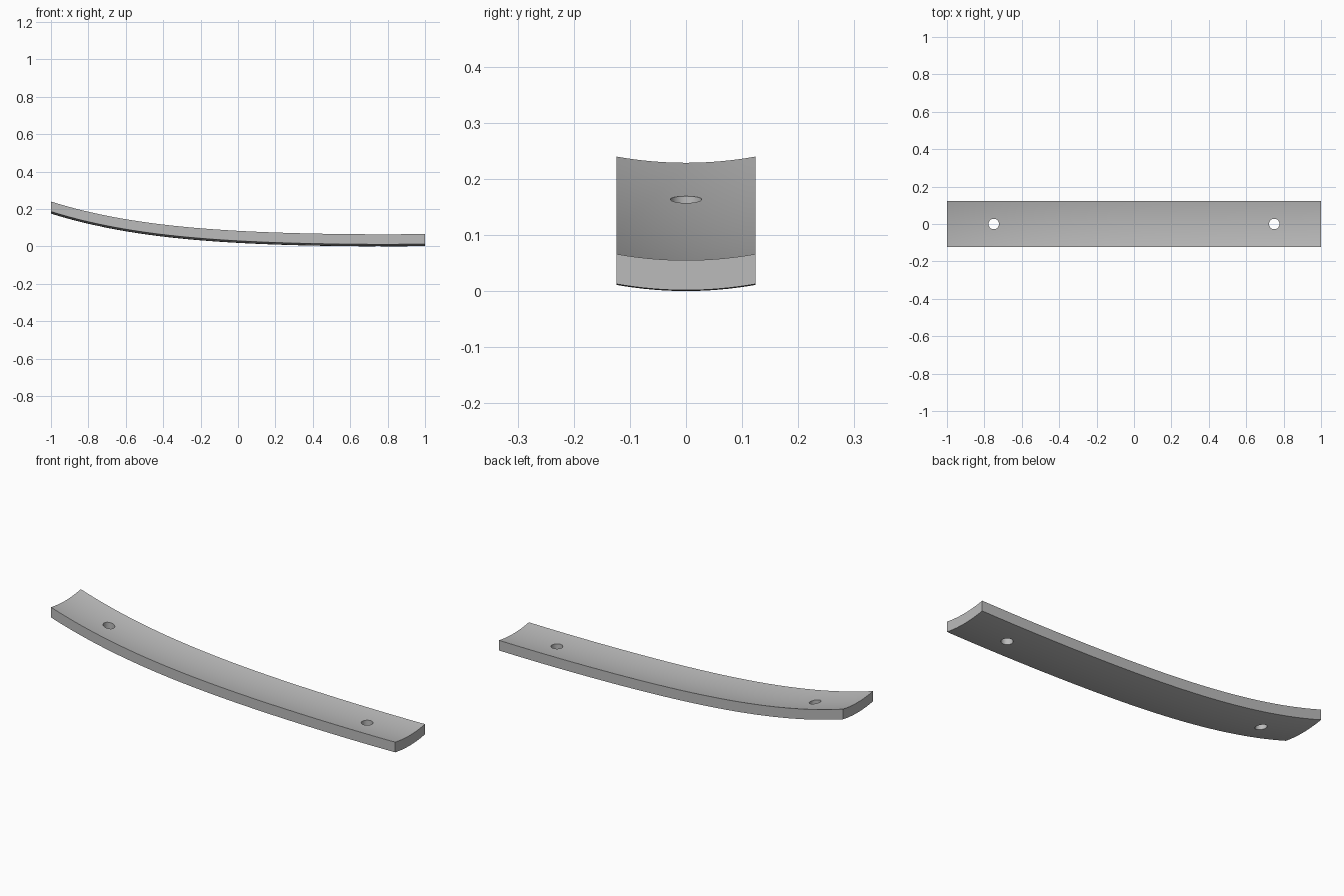
import bpy
import bmesh
import math

cube = bpy.data.objects.get("Cube")
if cube:
    bpy.data.objects.remove(cube, do_unlink=True)

HALF_WIDTH, THICKNESS, SAG = 0.124, 0.0534, 0.011
LENGTH_STEPS, WIDTH_STEPS = 64, 16
HOLE_RADIUS, HOLE_X = 0.028, 0.75

grey = bpy.data.materials.new("plain_grey")
grey.use_nodes = True
grey.diffuse_color = (0.5, 0.5, 0.5, 1)
grey.node_tree.nodes["Principled BSDF"].inputs["Base Color"].default_value = (0.5, 0.5, 0.5, 1)


def top_height(x, y):
    """Lengthwise sweep plus a shallow dish across the width."""
    edge = 0.083 - 0.055 * x + 0.057 * x**2 - 0.0318 * x**3 + 0.0128 * x**4
    return edge - SAG * (1 - (y / HALF_WIDTH) ** 2)


# Curved slat: a bent sheet extruded straight down
bm = bmesh.new()
rows = []
for i in range(LENGTH_STEPS + 1):
    x = -1 + 2 * i / LENGTH_STEPS
    ys = [HALF_WIDTH * (2 * j / WIDTH_STEPS - 1) for j in range(WIDTH_STEPS + 1)]
    rows.append([bm.verts.new((x, y, top_height(x, y) - THICKNESS)) for y in ys])
for a, b in zip(rows, rows[1:]):
    for j in range(WIDTH_STEPS):
        bm.faces.new((a[j], b[j], b[j + 1], a[j + 1]))
sheet = bm.faces[:]
extruded = bmesh.ops.extrude_face_region(bm, geom=sheet, use_keep_orig=True)["geom"]
bmesh.ops.translate(bm, vec=(0, 0, THICKNESS),
                    verts=[v for v in extruded if isinstance(v, bmesh.types.BMVert)])
bmesh.ops.recalc_face_normals(bm, faces=bm.faces[:])
mesh = bpy.data.meshes.new("curved_slat")
bm.to_mesh(mesh)
bm.free()
mesh.materials.append(grey)
slat = bpy.data.objects.new("curved_slat", mesh)
bpy.context.collection.objects.link(slat)

# Vertical bolt holes near both ends
bpy.context.view_layer.objects.active = slat
for side in (-1, 1):
    bpy.ops.mesh.primitive_cylinder_add(vertices=48, radius=HOLE_RADIUS, depth=1,
                                        location=(side * HOLE_X, 0, 0.1))
    cutter = bpy.context.object
    cutter.name = "hole_cutter"
    cutter.hide_render = True
    cutter.data.materials.append(grey)
    cut = slat.modifiers.new("bolt_hole", "BOOLEAN")
    cut.operation = "DIFFERENCE"
    cut.solver = "EXACT"
    cut.object = cutter
    bpy.context.view_layer.objects.active = slat
    bpy.ops.object.modifier_apply(modifier=cut.name)
    bpy.data.objects.remove(cutter, do_unlink=True)

# Smooth surfaces with crisp edges
bpy.ops.object.select_all(action="DESELECT")
slat.select_set(True)
bpy.context.view_layer.objects.active = slat
bpy.ops.object.shade_smooth_by_angle(angle=math.radians(30))
